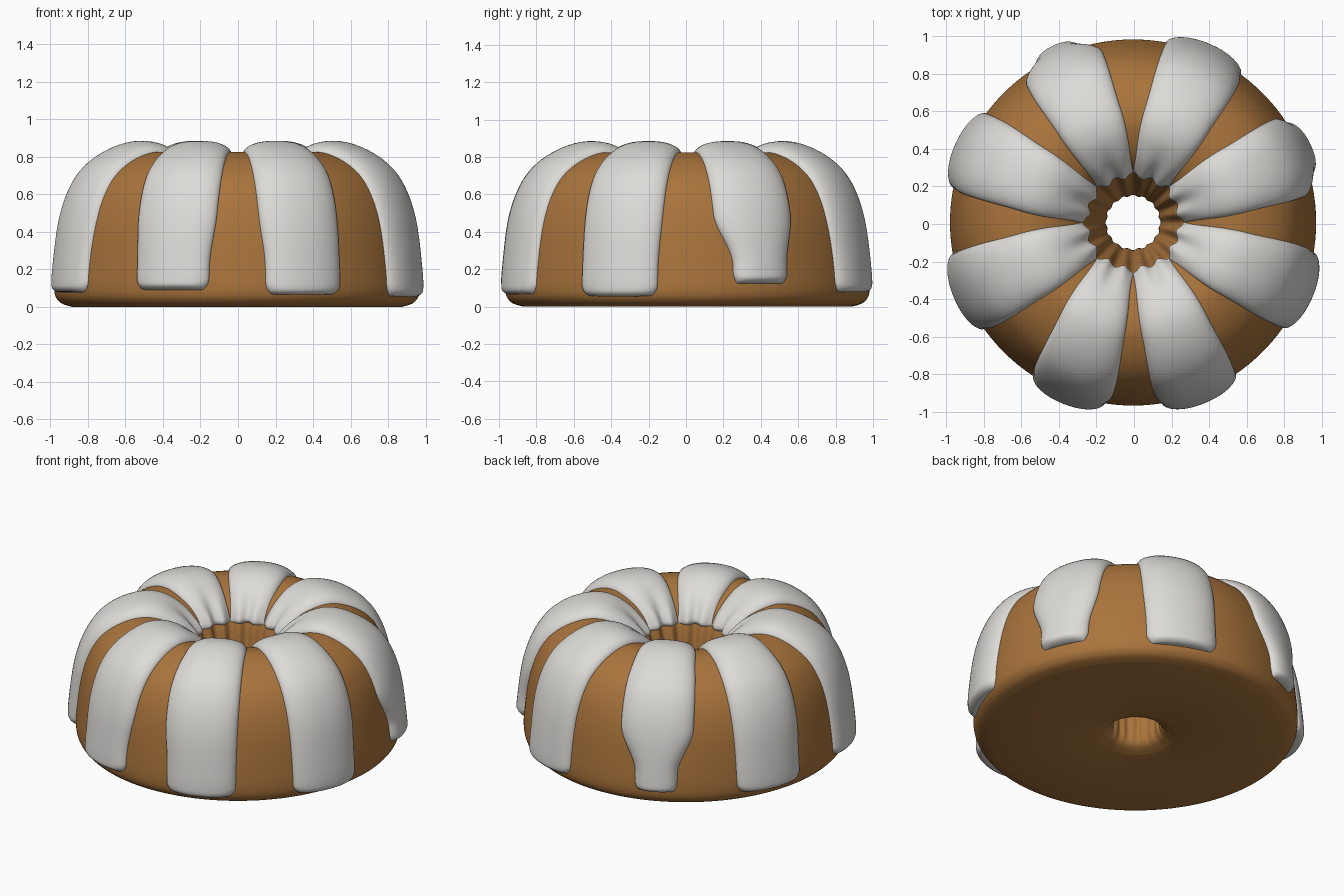
import bpy, bmesh, math
from mathutils import Vector

if "Cube" in bpy.data.objects:
    bpy.data.objects.remove(bpy.data.objects["Cube"])


def material(name, color):
    m = bpy.data.materials.new(name)
    m.use_nodes = True
    m.diffuse_color = color
    m.node_tree.nodes["Principled BSDF"].inputs["Base Color"].default_value = color
    return m


SPONGE = material("sponge_brown", (0.4, 0.175, 0.045, 1))
ICING = material("icing_white", (0.72, 0.71, 0.68, 1))

# Ring cross-section (radius, height): outer foot, over the crest, down the hole
CONTROL = [Vector(p) for p in (
    (0.88, 0), (0.945, 0.025), (0.975, 0.09), (0.965, 0.25), (0.935, 0.45),
    (0.885, 0.6), (0.81, 0.71), (0.69, 0.79), (0.55, 0.825), (0.4, 0.785),
    (0.3, 0.715), (0.25, 0.63), (0.21, 0.48), (0.175, 0.33), (0.15, 0.2),
    (0.145, 0.09), (0.17, 0.03), (0.24, 0))]


def smooth_path(pts, steps):
    """Catmull-Rom curve through the points."""
    out = []
    for k in range(len(pts) - 1):
        a, b, c, d = (pts[min(max(k + o, 0), len(pts) - 1)] for o in (-1, 0, 1, 2))
        for n in range(steps):
            t = n / steps
            out.append(0.5 * (2 * b + (c - a) * t + (2 * a - 5 * b + 4 * c - d) * t * t
                              + (3 * b - a - 3 * c + d) * t ** 3))
    return out + [pts[-1].copy()]


PATH = smooth_path(CONTROL, 8)
LENGTH = [0.0]
for p, q in zip(PATH, PATH[1:]):
    LENGTH.append(LENGTH[-1] + (q - p).length)


def profile(s):
    """Point and outward normal at arc length s."""
    k = next((i for i in range(1, len(PATH)) if LENGTH[i] >= s), len(PATH) - 1)
    a, b = PATH[k - 1], PATH[k]
    t = (s - LENGTH[k - 1]) / (LENGTH[k] - LENGTH[k - 1])
    tangent = (PATH[min(k + 1, len(PATH) - 1)] - PATH[max(k - 2, 0)]).normalized()
    return a.lerp(b, t), Vector((tangent.y, -tangent.x))


def ramp(x, lo, hi):
    t = min(max((x - lo) / (hi - lo), 0), 1)
    return t * t * (3 - 2 * t)


def flute(r, angle):
    """Scalloped walls of the hole, fading out over the crest."""
    depth = 0.004 + 0.009 * ramp(r, 0.15, 0.24)
    return depth * (1 - ramp(r, 0.24, 0.48)) * math.cos(16 * angle)


def polar(r, angle, z):
    return (r * math.cos(angle) - 0.005, r * math.sin(angle) + 0.008, z)


def grid_object(name, rows, mat, closed=False):
    bm = bmesh.new()
    grid = [[bm.verts.new(co) for co in row] for row in rows]
    n, m = len(grid), len(grid[0])
    for i in range(n if closed else n - 1):
        for j in range(m if closed else m - 1):
            k, l = (i + 1) % n, (j + 1) % m
            bm.faces.new((grid[i][j], grid[i][l], grid[k][l], grid[k][j]))
    mesh = bpy.data.meshes.new(name)
    bm.to_mesh(mesh)
    bm.free()
    mesh.materials.append(mat)
    ob = bpy.data.objects.new(name, mesh)
    bpy.context.collection.objects.link(ob)
    bpy.ops.object.select_all(action="DESELECT")
    ob.select_set(True)
    bpy.context.view_layer.objects.active = ob
    bpy.ops.object.shade_smooth_by_angle(angle=math.radians(50))


# Ring cake
SIDES = 192
cake_rows = []
for p in PATH:
    ring = []
    for j in range(SIDES):
        a = 2 * math.pi * j / SIDES
        ring.append(polar(p.x + flute(p.x, a) * ramp(p.y, 0, 0.1), a, p.y))
    cake_rows.append(ring)
grid_object("cake", cake_rows, SPONGE, closed=True)


# Icing drips: a domed ribbon laid over the ring
def drip(name, center, swing, end_z, cut_low, cut_high):
    start = next(LENGTH[i] for i, p in enumerate(PATH) if p.y >= end_z)
    stop = next(LENGTH[i] for i, p in enumerate(PATH) if p.x < 0.5 and p.y <= 0.65)
    n, m = 72, 32
    rows = []
    for i in range(n + 1):
        s = start + (stop - start) * (1 - math.cos(math.pi * i / n)) / 2
        p, normal = profile(s)
        from_end, from_hole = s - start, stop - s
        # ribbon widens from the hole to the outside
        width = 0.1 + 0.075 * ramp(p.x, 0.2, 0.6) + 0.05 * ramp(p.x, 0.5, 0.95)
        corner = 1 - 0.16 * (1 - min(from_end / 0.06, 1)) ** 2
        low_down = 1 - ramp(p.y, 0.22, 0.5) if p.x > 0.6 else 0
        thick = 0.028 + 0.038 * ramp(p.x, 0.26, 0.5)
        edge = min(from_end / 0.035, from_hole / 0.025, 1)
        thick *= math.sqrt(max(1 - (1 - edge) ** 2, 0))
        row = []
        for j in range(m + 1):
            u = math.sin(math.pi * (j / m - 0.5))
            half = (width - low_down * (cut_high if u > 0 else cut_low)) * corner
            angle = center + swing * ramp(p.x, 0.3, 0.9) + u * half / p.x
            lift = thick * max(1 - abs(u) ** 2.4, 0) ** 0.5 - 0.006
            pos = p + normal * lift
            row.append(polar(pos.x + flute(p.x, angle), angle, pos.y))
        rows.append(row)
    grid_object(name, rows, ICING)


# Sideways swing in degrees, lower end height, narrowing of each side
DRIPS = [(0, 0.115, 0.09, 0.045), (-1, 0.07, 0.01, 0), (1.5, 0.1, 0.1, 0.09),
         (-1, 0.07, 0, 0.01), (0.5, 0.07, 0, 0.01), (2, 0.08, 0.01, 0.025),
         (-1.5, 0.06, 0.02, 0), (0.5, 0.055, 0, 0.01)]
for k, (swing, end_z, low, high) in enumerate(DRIPS):
    drip(f"icing_drip_{k + 1}", math.radians(22.5 + 45 * k), math.radians(swing),
         end_z, low, high)
